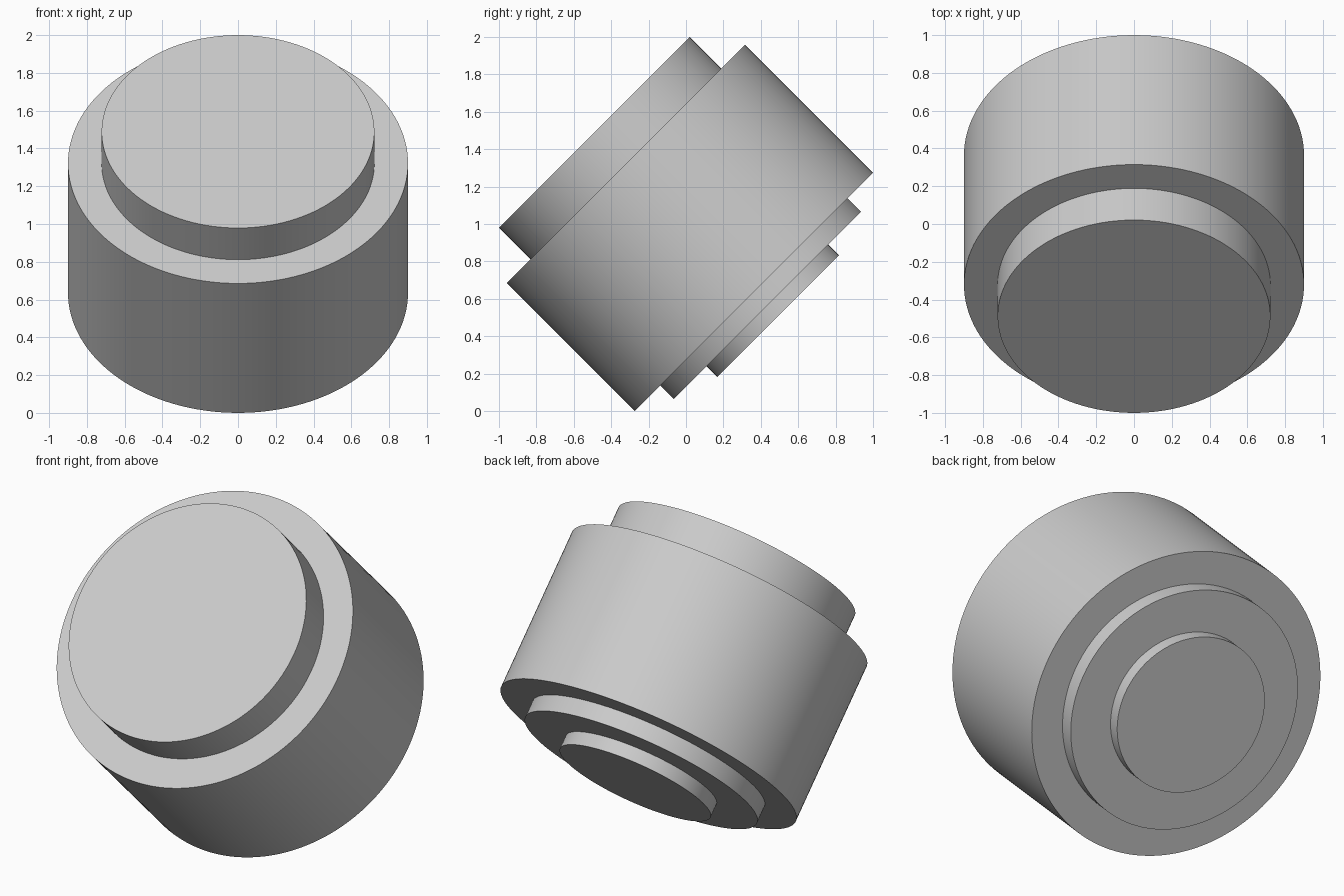
import bpy
import math
from mathutils import Vector

cube = bpy.data.objects.get("Cube")
if cube:
    bpy.data.objects.remove(cube, do_unlink=True)

# Single plain grey
grey = bpy.data.materials.new("plain grey")
grey.use_nodes = True
colour = (0.6, 0.6, 0.6, 1.0)
grey.diffuse_color = colour
grey.node_tree.nodes["Principled BSDF"].inputs["Base Color"].default_value = colour

# The shared axis leans forward and up at 45 degrees
TILT = math.radians(45)
CENTRE = Vector((0, 0, 1))
AXIS = Vector((0, -math.sin(TILT), math.cos(TILT)))


def disc(name, radius, start, end):
    """Cylinder between two distances along the tilted axis."""
    bpy.ops.mesh.primitive_cylinder_add(
        vertices=128, radius=radius, depth=end - start,
        location=CENTRE + AXIS * (start + end) / 2, rotation=(TILT, 0, 0))
    obj = bpy.context.object
    obj.name = name
    obj.data.materials.append(grey)
    bpy.ops.object.shade_smooth_by_angle(angle=math.radians(30))
    return obj


# Stepped drum, from front cap to rear hub
disc("front_cap", 0.722, 0.455, 0.692)
disc("main_drum", 0.9, -0.514, 0.455)
disc("rear_step", 0.708, -0.615, -0.514)
disc("rear_hub", 0.46, -0.696, -0.615)
